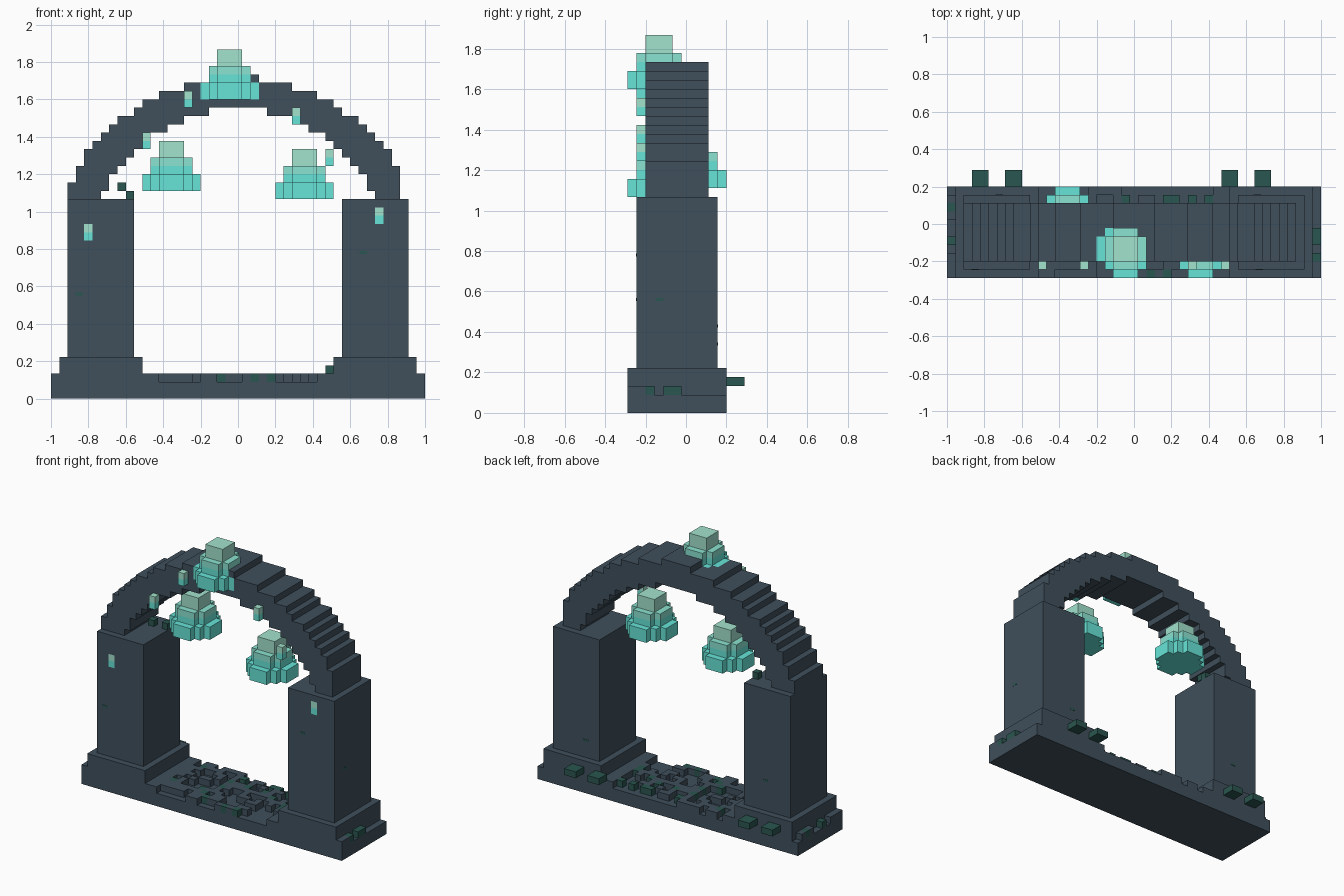
import bpy
import bmesh
import random
from mathutils import Vector

if "Cube" in bpy.data.objects:
    bpy.data.objects.remove(bpy.data.objects["Cube"], do_unlink=True)

random.seed(7)
U = 2 / 45                       # edge length of one block
ORIGIN = Vector((-22.5, -6.5, 0))
COLOURS = {
    "slate_stone": (0.050, 0.079, 0.107),
    "dark_moss": (0.023, 0.092, 0.080),
    "pale_crystal": (0.36, 0.76, 0.61),
    "mid_crystal": (0.26, 0.77, 0.64),
    "turquoise_crystal": (0.135, 0.78, 0.69),
}
STONE, MOSS, PALE, MID, TEAL = range(len(COLOURS))
materials = []
for name, rgb in COLOURS.items():
    mat = bpy.data.materials.new(name)
    mat.use_nodes = True
    mat.diffuse_color = (*rgb, 1)
    mat.node_tree.nodes["Principled BSDF"].inputs["Base Color"].default_value = (*rgb, 1)
    materials.append(mat)

blocks = {}                      # block position -> (part name, colour)


def fill(part, colour, xs, ys, zs):
    """Fill a half-open block range given as (start, end) pairs."""
    for x in range(*xs):
        for y in range(*ys):
            for z in range(*zs):
                blocks[x, y, z] = (part, colour)


def crystal(part, cx, cy, z0):
    """Stepped round cluster: three tiers, each two blocks high."""
    for tier, limit in enumerate((10, 5, 2)):
        for dx in range(-3, 4):
            for dy in range(-3, 4):
                if dx * dx + dy * dy <= limit:
                    for z in (2 * tier, 2 * tier + 1):
                        colour = TEAL if z < 3 else MID if z == 3 else PALE
                        blocks[cx + dx, cy + dy, z0 + z] = (part, colour)


# Base slab with a raised block under each pillar
fill("base_slab", STONE, (0, 45), (0, 11), (0, 2))
for side, start in (("right", 1), ("left", 34)):
    fill(side + "_plinth", STONE, (start, start + 10), (0, 11), (2, 5))
    fill(side + "_pillar", STONE, (start + 1, start + 9), (1, 10), (5, 24))

# Broken paving between solid strips beside the plinths
for x in (11, 32):
    fill("paving", STONE, (x, x + 2), (0, 11), (2, 3))
for x in range(13, 32):
    for y in range(11):
        if random.random() < (0.25 if y in (0, 10) else 0.5):
            colour = MOSS if random.random() < 0.08 else STONE
            fill("paving", colour, (x, x + 1), (y, y + 1), (2, 3))
for x, y in ((18, 3), (20, 1), (24, 0), (26, 0), (26, 9), (27, 9), (29, 9), (31, 9)):
    fill("paving", MOSS, (x, x + 1), (y, y + 1), (2, 3))

# Worn outer edges of the base
for x, rows, mossy in ((0, (0, 1, 2, 4, 7, 8, 9), (4, 8)), (44, (0, 1, 2, 4, 5), (2, 4, 5))):
    for y in rows:
        colour = MOSS if y in mossy else STONE
        fill("base_edge", colour, (x, x + 1), (y, y + 1), (2, 3))

# Stepped arch: lower and upper height for each distance from the middle
LOWER = [35] * 4 + [34] * 3 + [33] * 2 + [32] * 2 + [31, 30, 29, 28, 27, 25] + [24] * 4
UPPER = [39] * 3 + [38] * 4 + [37] * 3 + [36] * 2 + [35, 34, 34, 33, 32, 31, 30, 28, 26]
for x in range(2, 42):
    d = abs(x - 22)
    fill("arch", STONE, (x, x + 1), (2, 9), (LOWER[d], UPPER[d]))

# Moss on the right pillar and behind the plinths
fill("pillar_moss", MOSS, (8, 9), (5, 6), (25, 26))
fill("pillar_moss", MOSS, (9, 10), (7, 8), (24, 25))
for x in (3, 7, 33, 37):
    fill("rear_moss", MOSS, (x, x + 2), (11, 13), (3, 4))

# Large crystals
crystal("top_crystal", 21, 3, 36)
crystal("right_crystal", 14, 7, 25)
crystal("left_crystal", 30, 3, 24)

# Small crystals on the arch front and set into the pillars
for x, z in ((16, 35), (29, 33), (11, 30), (33, 28), (4, 19), (39, 21)):
    fill("small_crystals", TEAL, (x, x + 1), (1, 2), (z, z + 1))
    fill("small_crystals", PALE, (x, x + 1), (1, 2), (z + 1, z + 2))


def add_object(name, bm):
    mesh = bpy.data.meshes.new(name)
    for mat in materials:
        mesh.materials.append(mat)
    bm.to_mesh(mesh)
    bm.free()
    bpy.context.collection.objects.link(bpy.data.objects.new(name, mesh))


def build_part(part):
    """Mesh the exposed block faces of one part and merge the flat areas."""
    bm = bmesh.new()
    corners = {}

    def vert(p):
        key = tuple(p)
        if key not in corners:
            corners[key] = bm.verts.new((Vector(p) + ORIGIN) * U)
        return corners[key]

    for pos, (owner, colour) in blocks.items():
        if owner != part:
            continue
        for axis in range(3):
            b, c = (axis + 1) % 3, (axis + 2) % 3
            for step in (-1, 1):
                near = list(pos)
                near[axis] += step
                if tuple(near) in blocks:
                    continue
                ring = []
                for i, j in ((0, 0), (1, 0), (1, 1), (0, 1)):
                    p = list(pos)
                    p[axis] += step > 0
                    p[b] += i
                    p[c] += j
                    ring.append(vert(p))
                face = bm.faces.new(ring if step > 0 else ring[::-1])
                face.material_index = colour
    bmesh.ops.dissolve_limit(bm, angle_limit=0.01, verts=bm.verts, edges=bm.edges,
                             delimit={'MATERIAL'})
    add_object(part, bm)


for part in sorted({owner for owner, _ in blocks.values()}):
    build_part(part)

# Thin moss streaks on the pillar faces
bm = bmesh.new()
ALONG_X, ALONG_Y = (0.04, 0.003, 0.016), (0.003, 0.04, 0.016)
for centre, size in (((-0.85, -0.245, 0.56), ALONG_X), ((0.67, -0.245, 0.78), ALONG_X),
                     ((0.66, 0.156, 0.34), ALONG_X), ((-0.72, 0.156, 0.43), ALONG_X),
                     ((0.911, -0.13, 0.56), ALONG_Y)):
    made = bmesh.ops.create_cube(bm, size=1)["verts"]
    bmesh.ops.scale(bm, vec=size, verts=made)
    bmesh.ops.translate(bm, vec=centre, verts=made)
for face in bm.faces:
    face.material_index = MOSS
add_object("moss_streaks", bm)
